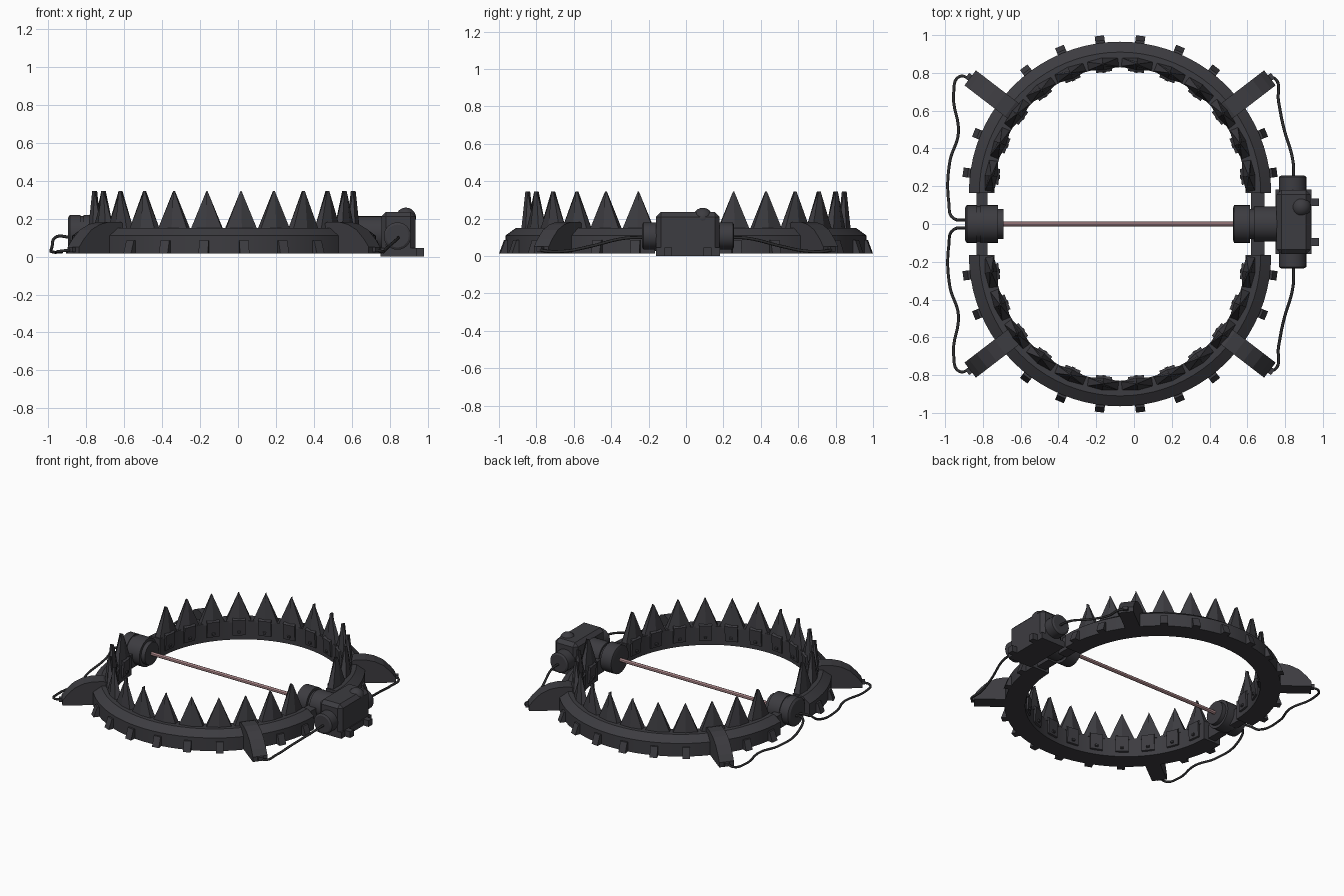
import bpy, bmesh, math
from mathutils import Matrix, Vector

if "Cube" in bpy.data.objects:
    bpy.data.objects.remove(bpy.data.objects["Cube"])

CX, CY = -0.074, 0.165          # centre of each half-ring jaw


def material(name, rgb):
    m = bpy.data.materials.new(name)
    m.diffuse_color = (*rgb, 1)
    m.use_nodes = True
    m.node_tree.nodes["Principled BSDF"].inputs["Base Color"].default_value = m.diffuse_color
    return m


IRON = material("dark iron", (0.046, 0.045, 0.052))
CABLE = material("black cable", (0.026, 0.026, 0.028))
ROD = material("rose metal", (0.42, 0.25, 0.26))


def finish(name, bm, mat=IRON, smooth=False, bevel=0):
    bmesh.ops.recalc_face_normals(bm, faces=bm.faces)
    me = bpy.data.meshes.new(name)
    bm.to_mesh(me)
    bm.free()
    me.materials.append(mat)
    ob = bpy.data.objects.new(name, me)
    bpy.context.collection.objects.link(ob)
    if bevel:
        b = ob.modifiers.new("bevel", 'BEVEL')
        b.width, b.segments = bevel, 1
    if smooth:
        bpy.context.view_layer.objects.active = ob
        ob.select_set(True)
        bpy.ops.object.shade_smooth_by_angle(angle=math.radians(30))
        ob.select_set(False)
    return ob


def loft(bm, rings):
    """Skin a list of equal point rings and cap both ends."""
    vs = [[bm.verts.new(p) for p in r] for r in rings]
    n = len(vs[0])
    for a, b in zip(vs, vs[1:]):
        for i in range(n):
            bm.faces.new((a[i], a[(i + 1) % n], b[(i + 1) % n], b[i]))
    bm.faces.new(vs[0])
    bm.faces.new(vs[-1])


def prism(bm, profile, width, mat):
    """Extrude an (r, z) profile sideways; mat places it round the ring."""
    loft(bm, [[mat @ Vector((r, w, z)) for r, z in profile] for w in (-width / 2, width / 2)])


def box(name, lo, hi, bevel=0):
    bm = bmesh.new()
    loft(bm, [[(x, y, z) for x, y in ((lo[0], lo[1]), (hi[0], lo[1]), (hi[0], hi[1]), (lo[0], hi[1]))]
              for z in (lo[2], hi[2])])
    return finish(name, bm, bevel=bevel)


def turned(name, stations, axis, origin, mat=IRON, n=28):
    """Solid of revolution along x or y from (position, radius) stations."""
    bm = bmesh.new()
    rings = []
    for p, r in stations:
        ring = []
        for i in range(n):
            a = 2 * math.pi * i / n
            u, w = r * math.cos(a), r * math.sin(a)
            off = Vector((p, u, w)) if axis == 'x' else Vector((u, p, w))
            ring.append(Vector(origin) + off)
        rings.append(ring)
    loft(bm, rings)
    return finish(name, bm, mat, smooth=True)


def place(side, deg):
    """Local +x points outward from the jaw centre at this angle."""
    a = math.radians(deg) * side
    return Matrix.Translation((CX, side * CY, 0)) @ Matrix.Rotation(a, 4, 'Z')


ANGLES = [7.5 + 15 * i for i in range(12)]
SIDES = ((1, "back"), (-1, "front"))

for side, label in SIDES:
    # curved jaw with a chamfered outer edge
    prof = [(0.665, 0.015), (0.80, 0.015), (0.80, 0.11), (0.745, 0.15), (0.665, 0.15)]
    bm = bmesh.new()
    loft(bm, [[place(side, 180 * i / 40) @ Vector((r, 0, z)) for r, z in prof] for i in range(41)])
    finish(label + "_jaw", bm, smooth=True)

    teeth, plates, lugs = bmesh.new(), bmesh.new(), bmesh.new()
    for d in ANGLES:
        m = place(side, d)
        # tooth: ridged pyramid tapering to a small tip
        loft(teeth, [[m @ Vector(p) for p in ((0.664 + i, -w, z), (0.652 + i, 0, z), (0.664 + i, w, z),
                                              (0.71 - i, w, z), (0.722 - i, 0, z), (0.71 - i, -w, z))]
                     for w, z, i in ((0.085, 0.14, 0), (0.003, 0.345, 0.022))])
        # mounting plate and rivet on the inner wall
        prism(plates, [(0.67, 0.045), (0.653, 0.05), (0.645, 0.16), (0.67, 0.175)], 0.085, m)
        prism(plates, [(0.655, 0.065), (0.641, 0.069), (0.641, 0.081), (0.655, 0.085)], 0.02, m)
        # sloping lug on the outer wall
        if d not in (37.5, 142.5):
            prism(lugs, [(0.78, 0.015), (0.838, 0.015), (0.812, 0.085), (0.78, 0.085)], 0.05, m)
    finish(label + "_teeth", teeth)
    finish(label + "_tooth_plates", plates)
    finish(label + "_outer_lugs", lugs)

    # clamps straddling the jaw
    bm = bmesh.new()
    for d in (37.5, 142.5):
        prism(bm, [(0.70, 0.12), (0.70, 0.172), (0.73, 0.183), (0.80, 0.183), (0.86, 0.17), (0.92, 0.14),
                   (0.97, 0.09), (1.0, 0.05), (1.0, 0.015), (0.78, 0.015), (0.78, 0.12)], 0.10, place(side, d))
        prism(bm, [(0.98, 0.025), (1.02, 0.025), (1.02, 0.05), (0.98, 0.05)], 0.035, place(side, d))
    finish(label + "_clamps", bm)

    # links from the jaw ends to the hinges
    for x0, x1, nm in ((0.62, 0.69, "right"), (-0.835, -0.775, "left")):
        y0, y1 = sorted((side * 0.05, side * 0.19))
        box(f"{label}_{nm}_hinge_link", (x0, y0, 0.03), (x1, y1, 0.13))

# hinges and the rod between them
turned("left_hinge", [(-0.895, 0.085), (-0.885, 0.1), (-0.83, 0.1), (-0.83, 0.094), (-0.815, 0.094), (-0.815, 0.1),
                      (-0.72, 0.1), (-0.72, 0.08), (-0.69, 0.08)], 'x', (0, 0, 0.12))
turned("right_hinge", [(0.525, 0.085), (0.53, 0.1), (0.615, 0.1), (0.615, 0.08), (0.635, 0.08), (0.635, 0.093),
                       (0.77, 0.093)], 'x', (0, 0, 0.12))
turned("trip_rod", [(-0.70, 0.013), (0.54, 0.013)], 'x', (0, 0, 0.12), ROD, 12)

# trigger housing with cross drum, knob and feet
box("trigger_housing", (0.755, -0.16, 0.004), (0.935, 0.18, 0.235), 0.025)
box("housing_base", (0.75, -0.16, 0.0), (0.94, 0.182, 0.045))
turned("trigger_drum", [(-0.235, 0.06), (-0.228, 0.072), (0.25, 0.072), (0.257, 0.06)], 'y', (0.84, 0, 0.108))
for i, y in enumerate((0.115, -0.095)):
    box(f"housing_foot_{i + 1}", (0.92, y - 0.021, 0), (0.98, y + 0.021, 0.045))
bm = bmesh.new()
bmesh.ops.create_uvsphere(bm, u_segments=24, v_segments=12, radius=0.053,
                          matrix=Matrix.Translation((0.885, 0.09, 0.205)))
finish("trigger_knob", bm, smooth=True)


def cable(name, pts):
    cu = bpy.data.curves.new(name, 'CURVE')
    cu.dimensions = '3D'
    cu.bevel_depth, cu.bevel_resolution, cu.resolution_u = 0.008, 2, 8
    sp = cu.splines.new('BEZIER')
    sp.bezier_points.add(len(pts) - 1)
    for bp, p in zip(sp.bezier_points, pts):
        bp.co = p
        bp.handle_left_type = bp.handle_right_type = 'AUTO'
    cu.materials.append(CABLE)
    bpy.context.collection.objects.link(bpy.data.objects.new(name, cu))


# loose cables from hinge and housing to the clamps
for s, label in SIDES:
    cable(label + "_left_cable", [(-0.88, s * 0.02, 0.10), (-0.955, s * 0.03, 0.105), (-0.98, s * 0.11, 0.05),
                                  (-0.975, s * 0.33, 0.024), (-0.93, s * 0.48, 0.024), (-0.955, s * 0.69, 0.024),
                                  (-0.925, s * 0.78, 0.03), (-0.85, s * 0.755, 0.038)])
    cable(label + "_right_cable", [(0.845, s * 0.23, 0.10), (0.842, s * 0.33, 0.095), (0.79, s * 0.52, 0.05),
                                   (0.765, s * 0.65, 0.026), (0.745, s * 0.77, 0.03), (0.70, s * 0.765, 0.038)])
